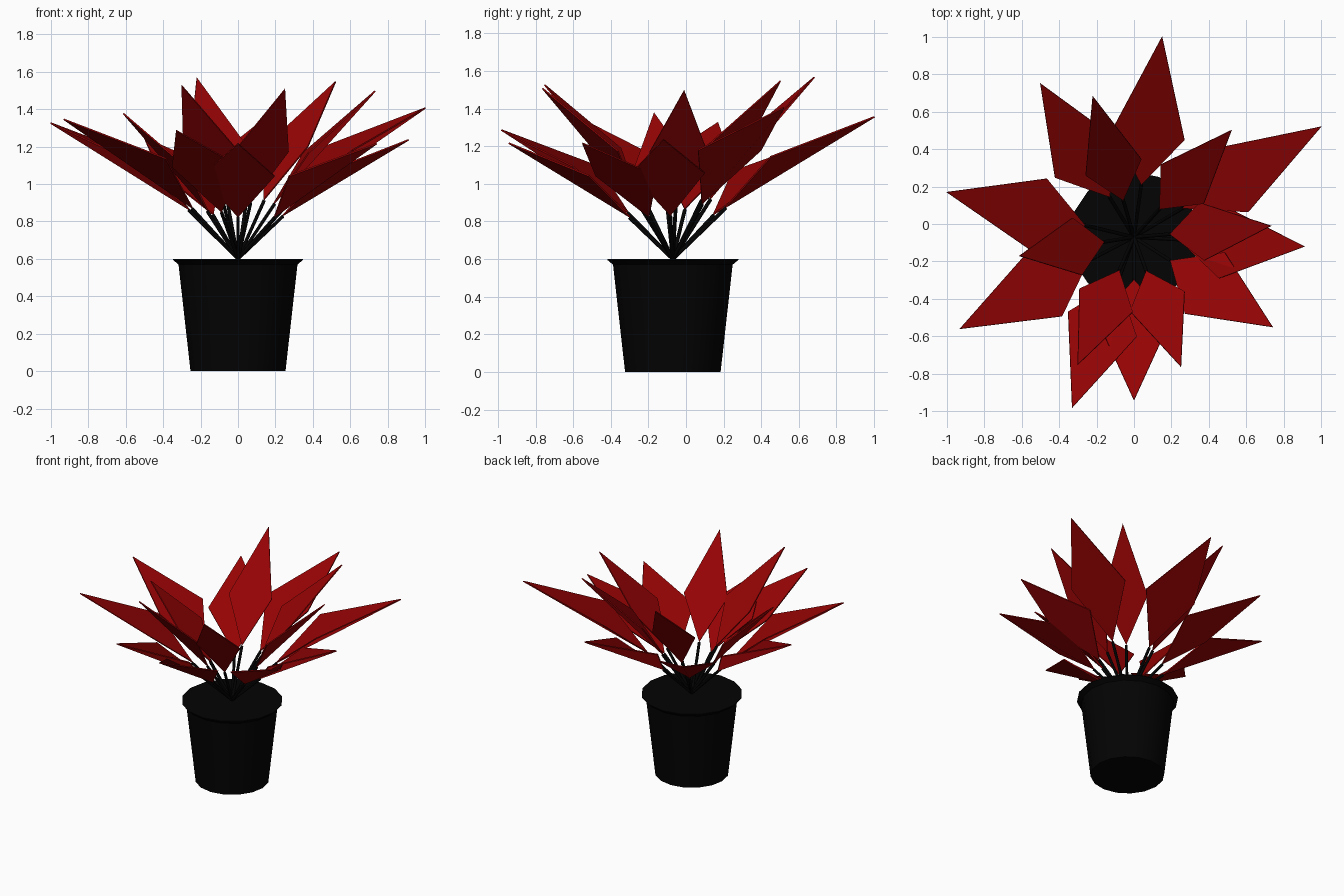
import bpy, bmesh, math
from mathutils import Vector

if "Cube" in bpy.data.objects:
    bpy.data.objects.remove(bpy.data.objects["Cube"])


def material(name, colour):
    m = bpy.data.materials.new(name)
    m.use_nodes = True
    m.diffuse_color = (*colour, 1)
    m.node_tree.nodes["Principled BSDF"].inputs["Base Color"].default_value = (*colour, 1)
    return m


RED = material("deep_red", (0.305, 0.001, 0.0013))
BLACK = material("soft_black", (0.001, 0.001, 0.001))
ROOT = Vector((0, -0.07, 0.6))      # where all stems meet the soil
UP = Vector((0, 0, 1))


def add_object(name, bm, mat):
    bmesh.ops.recalc_face_normals(bm, faces=bm.faces)
    mesh = bpy.data.meshes.new(name)
    bm.to_mesh(mesh)
    bm.free()
    mesh.materials.append(mat)
    obj = bpy.data.objects.new(name, mesh)
    bpy.context.collection.objects.link(obj)
    return obj


def smooth(obj, angle):
    bpy.ops.object.select_all(action='DESELECT')
    obj.select_set(True)
    bpy.context.view_layer.objects.active = obj
    bpy.ops.object.shade_smooth_by_angle(angle=math.radians(angle))


def bridge(bm, low, high):
    for i in range(len(low)):
        j = (i + 1) % len(low)
        bm.faces.new((low[i], low[j], high[j], high[i]))


# Pot: tapered body with a flared lip, closed at the soil
def make_pot(sides=16):
    bm = bmesh.new()
    rings = []
    for r, z in [(0.254, 0), (0.318, 0.57), (0.348, 0.595), (0.348, 0.6)]:
        rings.append([bm.verts.new((r * math.cos(a), ROOT.y + r * math.sin(a), z))
                      for a in (math.tau * i / sides for i in range(sides))])
    for low, high in zip(rings, rings[1:]):
        bridge(bm, low, high)
    bm.faces.new(rings[0])
    bm.faces.new(rings[-1])
    smooth(add_object("pot", bm, BLACK), 25)


# Stem: thin rod from the soil to a leaf
def make_stem(name, end):
    bm = bmesh.new()
    axis = end - ROOT
    bmesh.ops.create_cone(bm, cap_ends=True, segments=6, radius1=0.01, radius2=0.01,
                          depth=axis.length)
    turn = UP.rotation_difference(axis).to_matrix().to_4x4()
    turn.translation = (ROOT + end) / 2
    bmesh.ops.transform(bm, matrix=turn, verts=bm.verts)
    smooth(add_object(name, bm, BLACK), 70)


# Leaf: thin kite, cupped along the line from base to tip
def make_leaf(name, tip, half_width, widest, lift):
    reach = tip - ROOT
    side = reach.cross(UP).normalized()
    rise = math.atan2(reach.z, reach.xy.length) + math.radians(lift)
    along = Vector((reach.x, reach.y, reach.xy.length * math.tan(rise)))
    base = ROOT + along * 0.26
    middle = ROOT + along * widest
    under = side.cross(reach).normalized() * -0.008
    outline = (base, middle + side * half_width, tip, middle - side * half_width)
    bm = bmesh.new()
    top = [bm.verts.new(p) for p in outline]
    bottom = [bm.verts.new(p + under) for p in outline]
    bridge(bm, bottom, top)
    bm.faces.new(top)
    bm.faces.new((bottom[0], bottom[3], bottom[2], bottom[1]))
    add_object(name, bm, RED)
    return base + under


make_pot()

OUTER_TIPS = [
    (0.15, 1.0, 1.36), (-0.5, 0.75, 1.25), (1.0, 0.52, 1.41), (0.91, -0.12, 1.24),
    (0.74, -0.55, 1.22), (0, -0.94, 1.22), (-0.33, -0.98, 1.29),
    (-0.93, -0.56, 1.35), (-1.0, 0.17, 1.33),
]
INNER_TIPS = [
    (-0.22, 0.68, 1.57), (0.52, 0.5, 1.55), (0.73, -0.01, 1.5),
    (0.25, -0.76, 1.51), (-0.3, -0.75, 1.53), (-0.61, -0.17, 1.38),
]
# Each layer: tips, half width, place of the widest point, lift in degrees
for layer, tips, *shape in (("outer", OUTER_TIPS, 0.195, 0.51, 9.7),
                            ("inner", INNER_TIPS, 0.155, 0.495, 6.7)):
    for i, tip in enumerate(tips, 1):
        joint = make_leaf(f"{layer}_leaf_{i}", Vector(tip), *shape)
        make_stem(f"{layer}_stem_{i}", joint)
